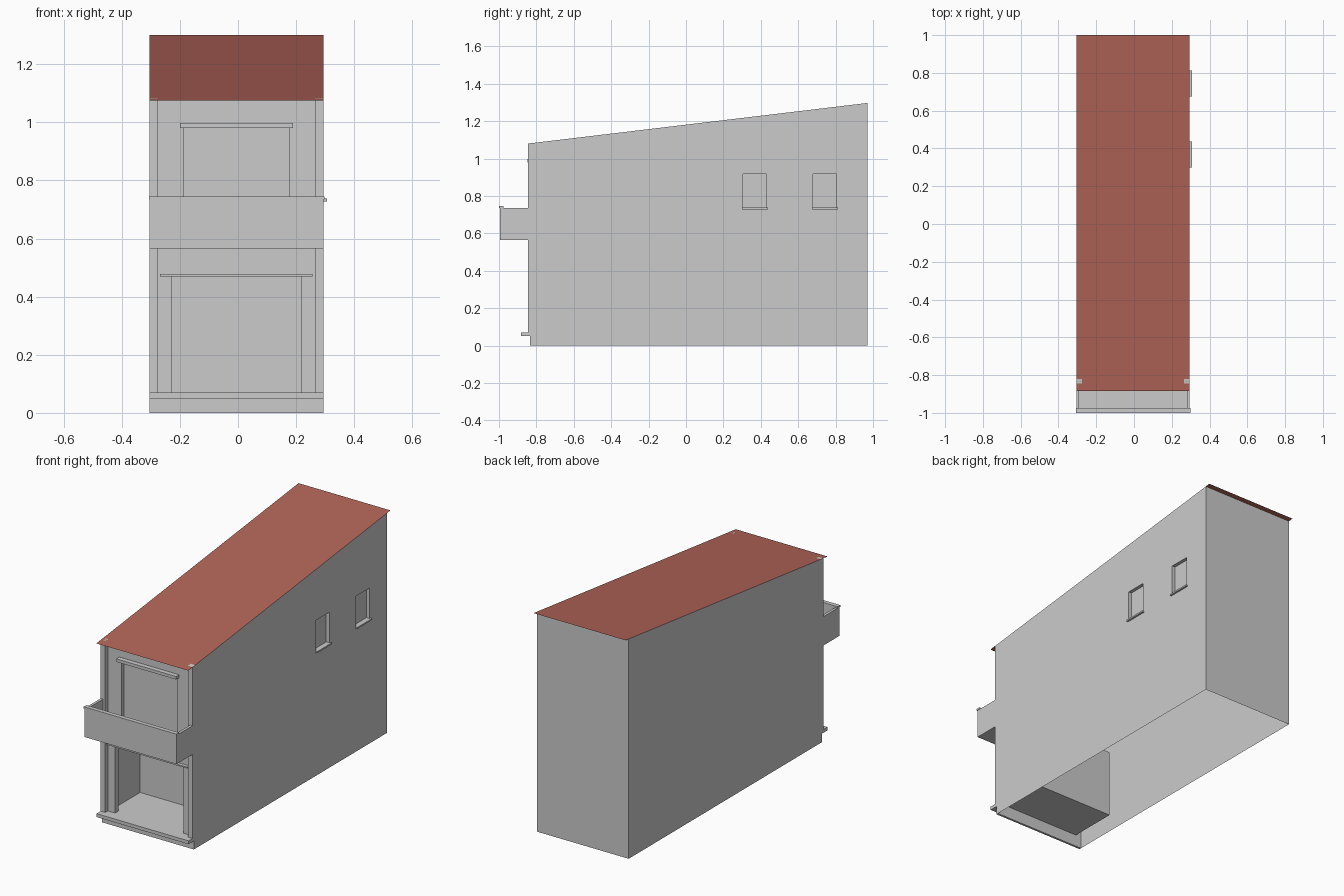
import bpy, bmesh
from mathutils import Vector

if "Cube" in bpy.data.objects:
    bpy.data.objects.remove(bpy.data.objects["Cube"])

L, R = -0.305, 0.295            # outer faces of the side walls
FACADE, BACK = -0.82, 0.97      # recessed front plane, back plane
WING = 0.03                     # thickness of the projecting wall ends


def slope(y):
    """Height of the mono-pitch roof at depth y."""
    return 1.08 + (y + 0.845) * 0.1196


def finish(name, bm):
    me = bpy.data.meshes.new(name)
    bm.to_mesh(me)
    bm.free()
    ob = bpy.data.objects.new(name, me)
    bpy.context.collection.objects.link(ob)
    return ob


def face(bm, pts, out):
    f = bm.faces.new([bm.verts.new(p) for p in pts])
    f.normal_update()
    if f.normal.dot(Vector(out)) < 0:
        f.normal_flip()


def box(name, x0, x1, y0, y1, z0, z1, roofed=False):
    bm = bmesh.new()
    bmesh.ops.create_cube(bm, size=1)
    for v in bm.verts:
        top = v.co.z > 0
        v.co.x = x1 if v.co.x > 0 else x0
        v.co.y = y1 if v.co.y > 0 else y0
        v.co.z = (slope(v.co.y) if roofed else z1) if top else z0
    return finish(name, bm)


def wall(name, place, out, u0, u1, v0, top, holes=()):
    """Single-skin wall with recessed openings.
    place(u, v, d) maps wall coordinates and inward depth to a point.
    holes: (u0, u1, v0, v1, depth)."""
    bm = bmesh.new()
    out = Vector(out)
    us = sorted({u0, u1, *[h[0] for h in holes], *[h[1] for h in holes]})
    vs = sorted({v0, *[h[2] for h in holes], *[h[3] for h in holes]}) + [None]
    for a, b in zip(us, us[1:]):
        for c, d in zip(vs, vs[1:]):
            mid_u, mid_v = (a + b) / 2, (c + (top(a) if d is None else d)) / 2
            if any(h[0] < mid_u < h[1] and h[2] < mid_v < h[3] for h in holes):
                continue
            face(bm, [place(a, c, 0), place(b, c, 0),
                      place(b, top(b) if d is None else d, 0),
                      place(a, top(a) if d is None else d, 0)], out)
    for a, b, c, d, dep in holes:
        ring = [(a, c), (b, c), (b, d), (a, d)]
        face(bm, [place(u, v, dep) for u, v in ring], out)
        centre = Vector(place((a + b) / 2, (c + d) / 2, dep / 2))
        for (p, q), (r, s) in zip(ring, ring[1:] + ring[:1]):
            mid = Vector(place((p + r) / 2, (q + s) / 2, dep / 2))
            face(bm, [place(p, q, 0), place(r, s, 0),
                      place(r, s, dep), place(p, q, dep)], centre - mid)
    return finish(name, bm)


# Side walls and back wall (open underneath)
windows = [(0.305, 0.43), (0.68, 0.805)]
wall("right_wall", lambda u, v, d: (R - d, u, v), (1, 0, 0), FACADE, BACK, 0, slope,
     [(a, b, 0.735, 0.917, 0.02) for a, b in windows])
wall("left_wall", lambda u, v, d: (L + d, u, v), (-1, 0, 0), FACADE, BACK, 0, slope)
wall("back_wall", lambda u, v, d: (u, BACK - d, v), (0, 1, 0), L, R, 0,
     lambda u: slope(BACK))

# Front wall: open ground-floor room and recessed balcony door
wall("front_wall", lambda u, v, d: (u, FACADE + d, v), (0, -1, 0),
     L + WING, R - WING, 0.07, lambda u: slope(FACADE),
     [(-0.268, 0.257, 0.07, 0.47, 0.29), (-0.187, 0.177, 0.58, 0.98, 0.022)])

# Projecting ends of the side walls, and room jambs
box("left_wing", L, L + WING, -0.845, FACADE, 0.07, 0, roofed=True)
box("right_wing", R - WING, R, -0.845, FACADE, 0.07, 0, roofed=True)
box("left_jamb", -0.268, -0.228, FACADE, -0.79, 0.07, 0.47)
box("right_jamb", 0.217, 0.257, FACADE, -0.79, 0.07, 0.47)

# Base, step and lintels
box("front_base", L, R, -0.833, FACADE, 0, 0.05)
box("front_step", L, R, -0.883, FACADE, 0.05, 0.07)
box("lower_lintel", -0.268, 0.257, -0.84, FACADE, 0.47, 0.478)
box("upper_lintel", -0.2, 0.19, -0.848, FACADE, 0.98, 0.998)

# Window sills
for i, (a, b) in enumerate(windows):
    box(f"window_sill_{i + 1}", R - 0.02, 0.306, a - 0.005, b + 0.008, 0.728, 0.737)

# Balcony
T = 0.015
box("balcony_floor", L + T, R - T, -0.98, -0.845, 0.565, 0.58)
box("balcony_threshold", L + WING, R - WING, -0.845, FACADE, 0.565, 0.58)
box("balcony_front", L, R, -0.995, -0.98, 0.565, 0.735)
box("balcony_left_side", L, L + T, -0.98, -0.845, 0.565, 0.735)
box("balcony_right_side", R - T, R, -0.98, -0.845, 0.565, 0.735)
box("balcony_cap", -0.307, 0.298, -1.0, -0.975, 0.735, 0.745)

# Roof sheet
bm = bmesh.new()
face(bm, [(x, y, slope(y)) for x, y in ((L, -0.885), (R, -0.885), (R, 1.0), (L, 1.0))],
     (0, 0, 1))
roof = finish("roof", bm)
red = bpy.data.materials.new("roof_red")
red.diffuse_color = (0.45, 0.13, 0.1, 1)
red.use_nodes = True
red.node_tree.nodes["Principled BSDF"].inputs["Base Color"].default_value = red.diffuse_color
roof.data.materials.append(red)
